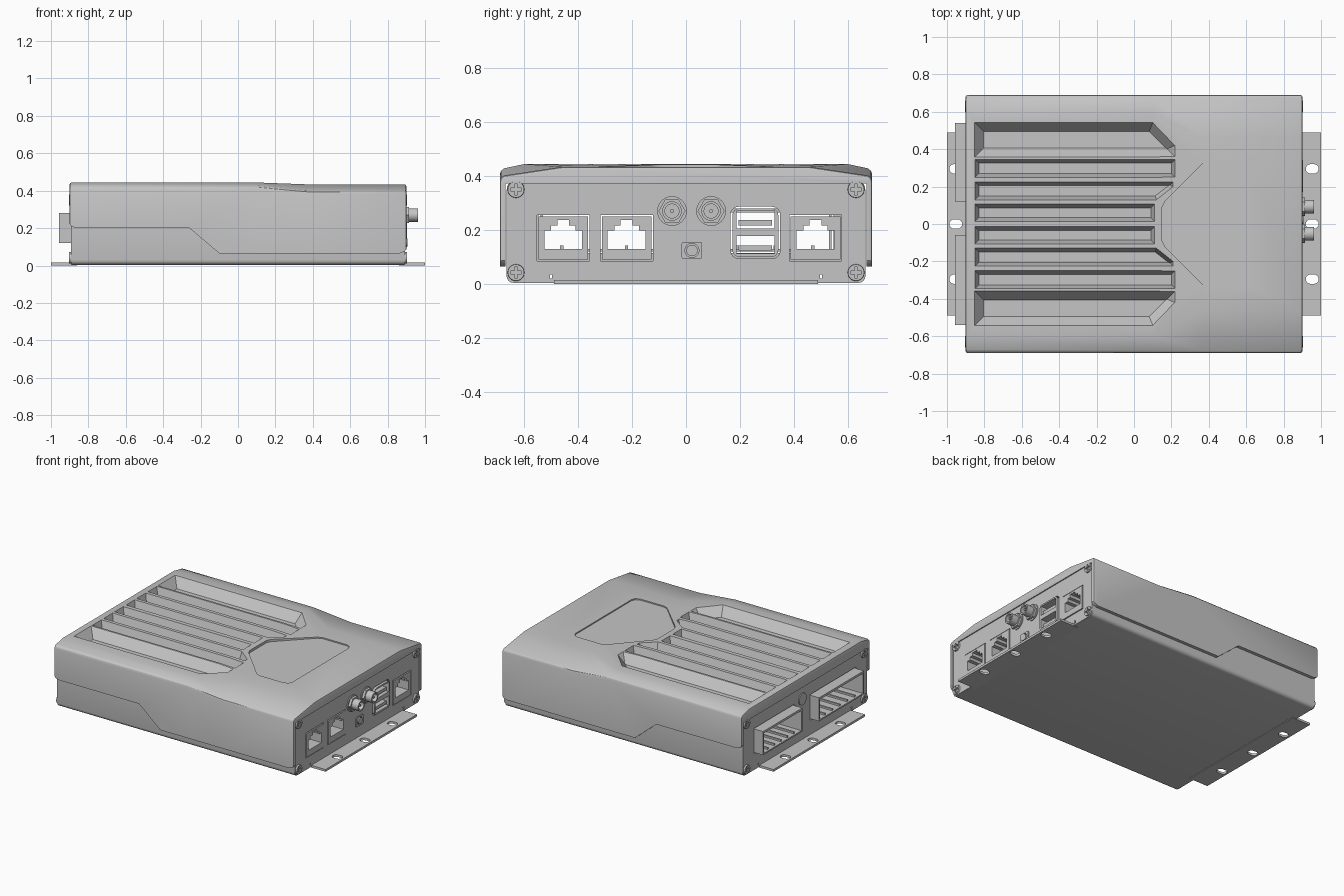
import bpy, bmesh, math
from mathutils import Vector

cube = bpy.data.objects.get("Cube")
if cube:
    bpy.data.objects.remove(cube, do_unlink=True)

grey = bpy.data.materials.new("case_grey")
grey.use_nodes = True
GREY = (0.56, 0.56, 0.56, 1)
grey.diffuse_color = GREY
grey.node_tree.nodes["Principled BSDF"].inputs["Base Color"].default_value = GREY
parts = []


def loft(name, rings):
    """Solid through rings of equal point count."""
    bm = bmesh.new()
    vs = [[bm.verts.new(p) for p in ring] for ring in rings]
    n = len(vs[0])
    for a, b in zip(vs, vs[1:]):
        for i in range(n):
            bm.faces.new((a[i], a[(i + 1) % n], b[(i + 1) % n], b[i]))
    bm.faces.new(vs[0])
    bm.faces.new(vs[-1])
    bmesh.ops.recalc_face_normals(bm, faces=bm.faces)
    mesh = bpy.data.meshes.new(name)
    bm.to_mesh(mesh)
    bm.free()
    mesh.materials.append(grey)
    ob = bpy.data.objects.new(name, mesh)
    bpy.context.collection.objects.link(ob)
    parts.append(ob)
    return ob


def prism(name, axis, pts, a, b, end_pts=None):
    """Extrude a 2D outline along an axis, optionally to a second outline."""
    place = {'x': lambda p, t: (t, p[0], p[1]),
             'y': lambda p, t: (p[0], t, p[1]),
             'z': lambda p, t: (p[0], p[1], t)}[axis]
    return loft(name, [[place(p, a) for p in pts],
                       [place(p, b) for p in end_pts or pts]])


def box(name, x, y, z):
    pts = [(x[0], y[0]), (x[1], y[0]), (x[1], y[1]), (x[0], y[1])]
    return prism(name, 'z', pts, *z)


def circle(cy, cz, r, n=24):
    return [(cy + r * math.cos(2 * math.pi * i / n),
             cz + r * math.sin(2 * math.pi * i / n)) for i in range(n)]


def rounded(cx, cy, w, h, r, n=4):
    """Rounded rectangle outline from half sizes."""
    out = []
    for k, (sx, sy) in enumerate([(1, 1), (-1, 1), (-1, -1), (1, -1)]):
        for i in range(n + 1):
            t = math.pi / 2 * (k + i / n)
            out.append((cx + sx * (w - r) + r * math.cos(t), cy + sy * (h - r) + r * math.sin(t)))
    return out


def inset(pts, d):
    """Shrink a counterclockwise outline by d."""
    ps = [Vector(p) for p in pts]
    out = []
    for i, p in enumerate(ps):
        e1, e2 = (p - ps[i - 1]).normalized(), (ps[(i + 1) % len(ps)] - p).normalized()
        n1, n2 = Vector((-e1.y, e1.x)), Vector((-e2.y, e2.x))
        out.append(tuple(p + d * (n1 + n2) / (1 + n1.dot(n2))))
    return out


def area(mesh):
    return sum(p.area for p in mesh.polygons)


def cut(target, *cutters):
    """Subtract cutters, trying the next solver if one loses the body."""
    for c in cutters:
        before = target.data.copy()
        for solver in ('EXACT', 'MANIFOLD', 'FLOAT'):
            mod = target.modifiers.new("cut", 'BOOLEAN')
            mod.operation, mod.solver, mod.object = 'DIFFERENCE', solver, c
            with bpy.context.temp_override(object=target, active_object=target):
                bpy.ops.object.modifier_apply(modifier=mod.name)
            if area(target.data) > 0.5 * area(before):
                break
            target.data = before.copy()
        bpy.data.meshes.remove(before)
        parts.remove(c)
        bpy.data.objects.remove(c, do_unlink=True)


# Top cover shell: flat deck at one end, broad sloped shoulders at the other
def section(x, half, trim=0):
    """Arch-shaped ring, its outer side trimmed to soften the end edges."""
    side = [(half[0][0] - trim, 0.05)] + [(y - trim, z - trim) for y, z in half]
    ring = side + [(-y, z) for y, z in reversed(side)]
    ring += [(-0.668, 0.05), (-0.668, 0.372), (0.668, 0.372), (0.668, 0.05)]
    return [(x, y, z) for y, z in ring]


high = [(0.69, 0.405), (0.686, 0.418), (0.675, 0.428), (0.6, 0.444)]
low = [(0.69, 0.383), (0.686, 0.394), (0.675, 0.402), (0.46, 0.434)]
cover = loft("top_cover", [section(-0.9, high, 0.01), section(-0.897, high, 0.003),
                           section(-0.89, high), section(0.1, high), section(0.37, low),
                           section(0.89, low), section(0.897, low, 0.003),
                           section(0.9, low, 0.01)])

# Stepped lower edge of the cover sides
cut(cover, prism("step", 'y', [(-1, -0.1), (1, -0.1), (1, 0.1), (0.91, 0.1), (0.89, 0.075),
                               (0.865, 0.065), (-0.1, 0.065), (-0.26, 0.2), (-0.865, 0.2),
                               (-0.89, 0.21), (-0.91, 0.235), (-1, 0.235)], -1, 1))

# Cooling grooves, mirrored front to back
grooves = [
    ([(-0.85, 0.36), (0.22, 0.36), (0.22, 0.42), (0.1, 0.54), (-0.85, 0.54)], 0.045),
    ([(-0.85, 0.25), (0.22, 0.25), (0.22, 0.345), (-0.85, 0.345)], 0.02),
    ([(-0.85, 0.13), (0.12, 0.13), (0.21, 0.2), (0.21, 0.225), (-0.85, 0.225)], 0.02),
    ([(-0.85, 0.015), (0.11, 0.015), (0.11, 0.106), (-0.85, 0.106)], 0.02),
]
for pts, slope in grooves:
    floor = inset(pts, slope)
    rim = inset(pts, -slope * 0.25)
    for s in (1, -1):
        cut(cover, prism("groove", 'z', [(x, s * y) for x, y in floor], 0.382, 0.457,
                         [(x, s * y) for x, y in rim]))

# Shallow badge recess with clipped corners
badge = [(0.15, 0.09), (0.15, -0.09), (0.165, -0.12), (0.37, -0.325), (0.4, -0.337),
         (0.58, -0.337), (0.607, -0.325), (0.618, -0.3)]
badge += [(x, -y) for x, y in reversed(badge[2:])]
cut(cover, prism("badge", 'z', badge, 0.426, 0.5))

# Base tray
tray = prism("base_tray", 'x', rounded(0, 0.187, 0.665, 0.183, 0.025), -0.89, 0.89)
cut(tray, box("hollow", (-1, 1), (-0.65, 0.65), (0.02, 0.5)))

# Mounting flanges with slotted holes
for s, label in ((1, "right"), (-1, "left")):
    flange = box("mounting_flange_" + label, sorted((s * 0.86, s)), (-0.49, 0.49), (0, 0.015))
    for y in (-0.295, 0, 0.295):
        cut(flange, prism("slot", 'z', rounded(s * 0.953, y, 0.034, 0.025, 0.024), -0.1, 0.1))

# End panels
panels = {}
for s, label in ((1, "right"), (-1, "left")):
    a, b = sorted((s * 0.87, s * 0.893))
    panels[s] = prism("end_panel_" + label, 'x', rounded(0, 0.193, 0.664, 0.188, 0.03), a, b)
    for y in (-0.5, 0.5):
        cut(panels[s], box("notch", (a - 0.1, b + 0.1), (y - 0.004, y + 0.004), (-0.1, 0.035)))

    # Corner screws with cross recess
    for y in (-0.63, 0.63):
        for z in (0.042, 0.35):
            screw = prism("panel_screw", 'x', circle(y, z, 0.034), s * 0.87, s * 0.903,
                          circle(y, z, 0.03))
            for w, h in ((0.021, 0.005), (0.005, 0.021)):
                cut(screw, box("cross", sorted((s * 0.893, s * 0.95)),
                               (y - w, y + w), (z - h, z + h)))

# Network jacks with stepped openings
half = [(0.07, -0.042), (0.07, 0.025), (0.045, 0.025), (0.045, 0.045), (0.022, 0.045), (0.022, 0.065)]
for y in (-0.455, -0.22, 0.48):
    cut(panels[1], box("hole", (0.8, 1), (y - 0.097, y + 0.097), (0.085, 0.255)))
    jack = box("network_jack", (0.72, 0.896), (y - 0.092, y + 0.092), (0.09, 0.25))
    outline = [(y + a, 0.172 + b) for a, b in half] + [(y - a, 0.172 + b) for a, b in reversed(half)]
    cut(jack, prism("opening", 'x', outline, 0.5, 1))

# Stacked USB sockets
cut(panels[1], prism("hole", 'x', rounded(0.257, 0.19, 0.092, 0.096, 0.03), 0.8, 1))
usb = prism("usb_socket", 'x', rounded(0.257, 0.19, 0.085, 0.09, 0.025), 0.72, 0.903)
for z in (0.145, 0.238):
    cut(usb, box("opening", (0.6, 1), (0.187, 0.327), (z - 0.032, z + 0.032)))
    box("usb_tongue", (0.72, 0.89), (0.195, 0.319), (z - 0.022, z - 0.002))

# Antenna connectors: nut, threaded barrel, centre pin
for y in (-0.052, 0.093):
    prism("antenna_washer", 'x', circle(y, 0.27, 0.055), 0.88, 0.899)
    prism("antenna_nut", 'x', circle(y, 0.27, 0.05, 6), 0.89, 0.915)
    barrel = prism("antenna_barrel", 'x', circle(y, 0.27, 0.036), 0.9, 0.963)
    cut(barrel, prism("bore", 'x', circle(y, 0.27, 0.026), 0.925, 1))
    prism("antenna_pin", 'x', circle(y, 0.27, 0.007, 12), 0.92, 0.955)

# Push button
bezel = prism("button_bezel", 'x', rounded(0.022, 0.124, 0.038, 0.032, 0.008), 0.88, 0.9)
cut(bezel, prism("hole", 'x', circle(0.022, 0.124, 0.026), 0.885, 1))
prism("button_cap", 'x', circle(0.022, 0.124, 0.021), 0.88, 0.905)

# Terminal blocks on the left end, with low contact dividers
for y0, y1 in ((-0.54, -0.06), (0.12, 0.54)):
    cut(panels[-1], box("hole", (-1, -0.8), (y0 - 0.006, y1 + 0.006), (0.114, 0.286)))
    block = box("terminal_block", (-0.957, -0.78), (y0, y1), (0.12, 0.28))
    cut(block, box("opening", (-1.1, -0.7), (y0 + 0.01, y1 - 0.01), (0.13, 0.265)))
    for k in range(1, 6):
        y = y0 + (y1 - y0) * k / 6
        box("terminal_divider", (-0.945, -0.79), (y - 0.006, y + 0.006), (0.125, 0.142))

# Round plug between the terminal blocks
prism("round_plug", 'x', circle(0.03, 0.29, 0.04), -0.88, -0.899)

bpy.ops.object.select_all(action='DESELECT')
for ob in parts:
    ob.select_set(True)
bpy.context.view_layer.objects.active = cover
bpy.ops.object.shade_smooth_by_angle(angle=math.radians(30))
